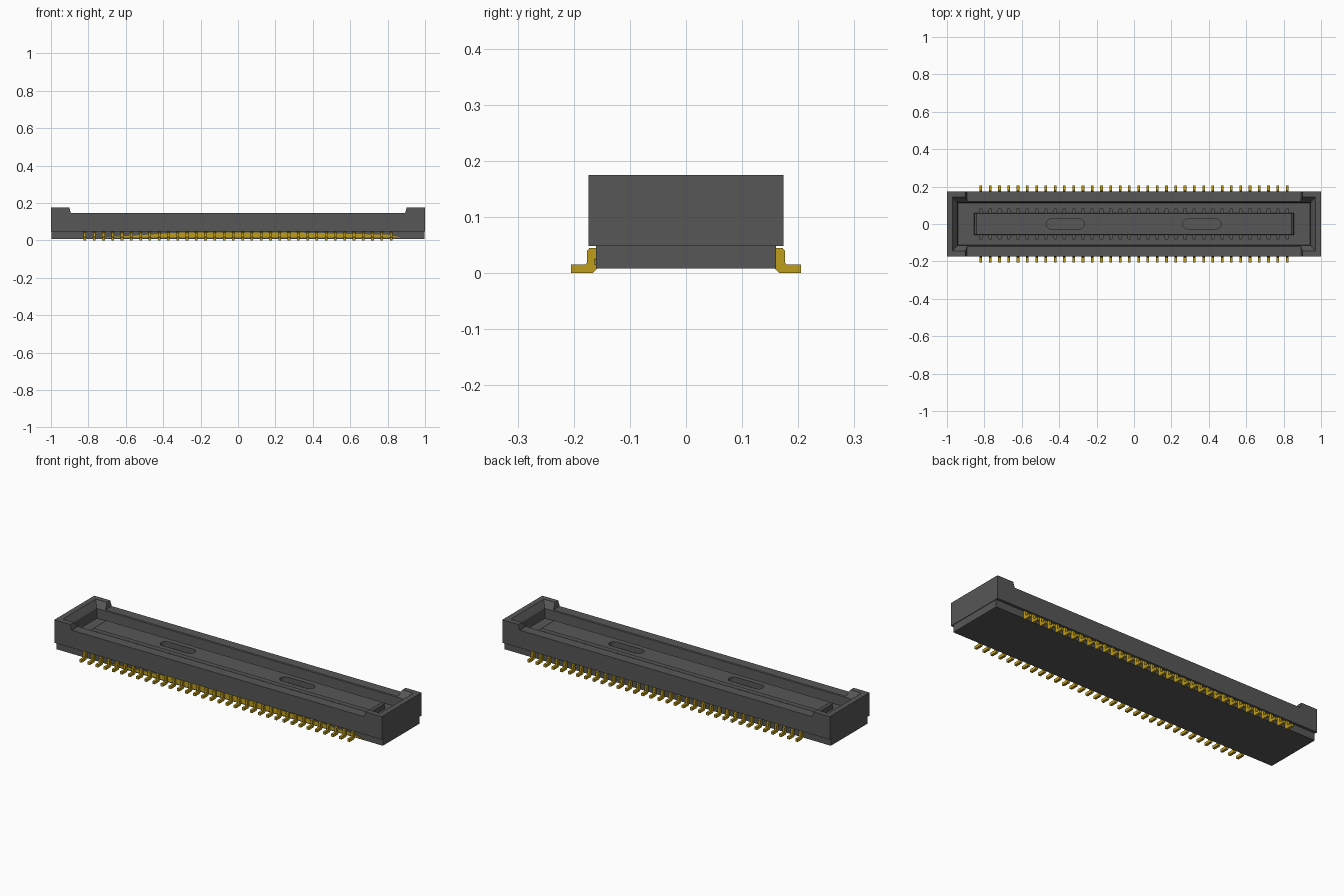
import bpy, bmesh, math

cube = bpy.data.objects.get("Cube")
if cube:
    bpy.data.objects.remove(cube, do_unlink=True)


def material(name, rgb):
    m = bpy.data.materials.new(name)
    m.use_nodes = True
    m.diffuse_color = (*rgb, 1)
    m.node_tree.nodes["Principled BSDF"].inputs["Base Color"].default_value = (*rgb, 1)
    return m


GREY = material("dark grey plastic", (0.095, 0.095, 0.095))
GOLD = material("gold metal", (0.52, 0.34, 0.01))

PINS = 34
PIN_X = [-0.8185 + i * 1.637 / (PINS - 1) for i in range(PINS)]
PIN_W = 0.014


def finish(bm, name, mat):
    bmesh.ops.recalc_face_normals(bm, faces=bm.faces)
    mesh = bpy.data.meshes.new(name)
    bm.to_mesh(mesh)
    bm.free()
    mesh.materials.append(mat)
    ob = bpy.data.objects.new(name, mesh)
    bpy.context.collection.objects.link(ob)
    return ob


def prism(bm, points, offset):
    """Closed prism from a flat outline swept by an offset."""
    a = [bm.verts.new(p) for p in points]
    b = [bm.verts.new([c + d for c, d in zip(p, offset)]) for p in points]
    bm.faces.new(a)
    bm.faces.new(b[::-1])
    for i in range(len(a)):
        j = (i + 1) % len(a)
        bm.faces.new((a[j], a[i], b[i], b[j]))


def cut(target, cutter):
    cutter.hide_render = True
    mod = target.modifiers.new("cut", "BOOLEAN")
    mod.operation = "DIFFERENCE"
    mod.solver = "EXACT"
    mod.object = cutter
    bpy.context.view_layer.objects.active = target
    bpy.ops.object.modifier_apply(modifier=mod.name)
    bpy.data.objects.remove(cutter, do_unlink=True)


# Housing: nested rectangular rings, from base up the outside, into the cavity, onto the island
rings = [(0.997, 0.16, 0.008), (0.997, 0.16, 0.048), (1, 0.174, 0.048), (1, 0.174, 0.175),
         (0.97, 0.145, 0.175), (0.945, 0.116, 0.142), (0.94, 0.113, 0.09),
         (0.855, 0.06, 0.09), (0.853, 0.059, 0.118), (0.843, 0.056, 0.125)]
bm = bmesh.new()
loops = [[bm.verts.new((sx * x, sy * y, z)) for sx, sy in ((-1, -1), (1, -1), (1, 1), (-1, 1))]
         for x, y, z in rings]
for lo, hi in zip(loops, loops[1:]):
    for i in range(4):
        j = (i + 1) % 4
        bm.faces.new((lo[i], lo[j], hi[j], hi[i]))
bm.faces.new(loops[0][::-1])
bm.faces.new(loops[-1])
housing = finish(bm, "housing", GREY)

# Lowered middle of the long walls, with sloped ends
bm = bmesh.new()
prism(bm, [(-0.893, -0.3, 0.146), (0.893, -0.3, 0.146), (0.91, -0.3, 0.2), (-0.91, -0.3, 0.2)],
      (0, 0.6, 0))
cut(housing, finish(bm, "wall_cutter", GREY))

# Contact slots on both sides of the island
bm = bmesh.new()
for x in PIN_X:
    for s in (-1, 1):
        x0, x1 = x - PIN_W / 2, x + PIN_W / 2
        prism(bm, [(x0, s * 0.056, 0.065), (x1, s * 0.056, 0.065),
                   (x1, s * 0.08, 0.065), (x0, s * 0.08, 0.065)], (0, 0, 0.048))
cut(housing, finish(bm, "slot_cutter", GREY))

# Two rounded pockets in the island top
bm = bmesh.new()
for cx in (-0.367, 0.363):
    outline = []
    for side, start in ((1, -90), (-1, 90)):
        for k in range(7):
            a = math.radians(start + 30 * k)
            outline.append((cx + side * 0.076 + 0.027 * math.cos(a), 0.027 * math.sin(a), 0.095))
    prism(bm, outline, (0, 0, 0.1))
cut(housing, finish(bm, "pocket_cutter", GREY))

# Bent solder contacts along both long sides
profile = [(0.205, 0), (0.205, 0.015), (0.18, 0.015), (0.176, 0.019), (0.176, 0.04),
           (0.172, 0.045), (0.158, 0.045), (0.158, 0.008), (0.166, 0)]
for name, s in (("front_contacts", -1), ("back_contacts", 1)):
    bm = bmesh.new()
    for x in PIN_X:
        prism(bm, [(x - PIN_W / 2, s * y, z) for y, z in profile], (PIN_W, 0, 0))
    finish(bm, name, GOLD)

# Thin tapering strip joining the front contacts
bm = bmesh.new()
prism(bm, [(-0.72, -0.159, 0.016), (0.88, -0.159, 0.014), (0.8, -0.159, 0.03),
           (0.3, -0.159, 0.042), (-0.3, -0.159, 0.042)], (0, -0.004, 0))
finish(bm, "front_contact_strip", GOLD)
